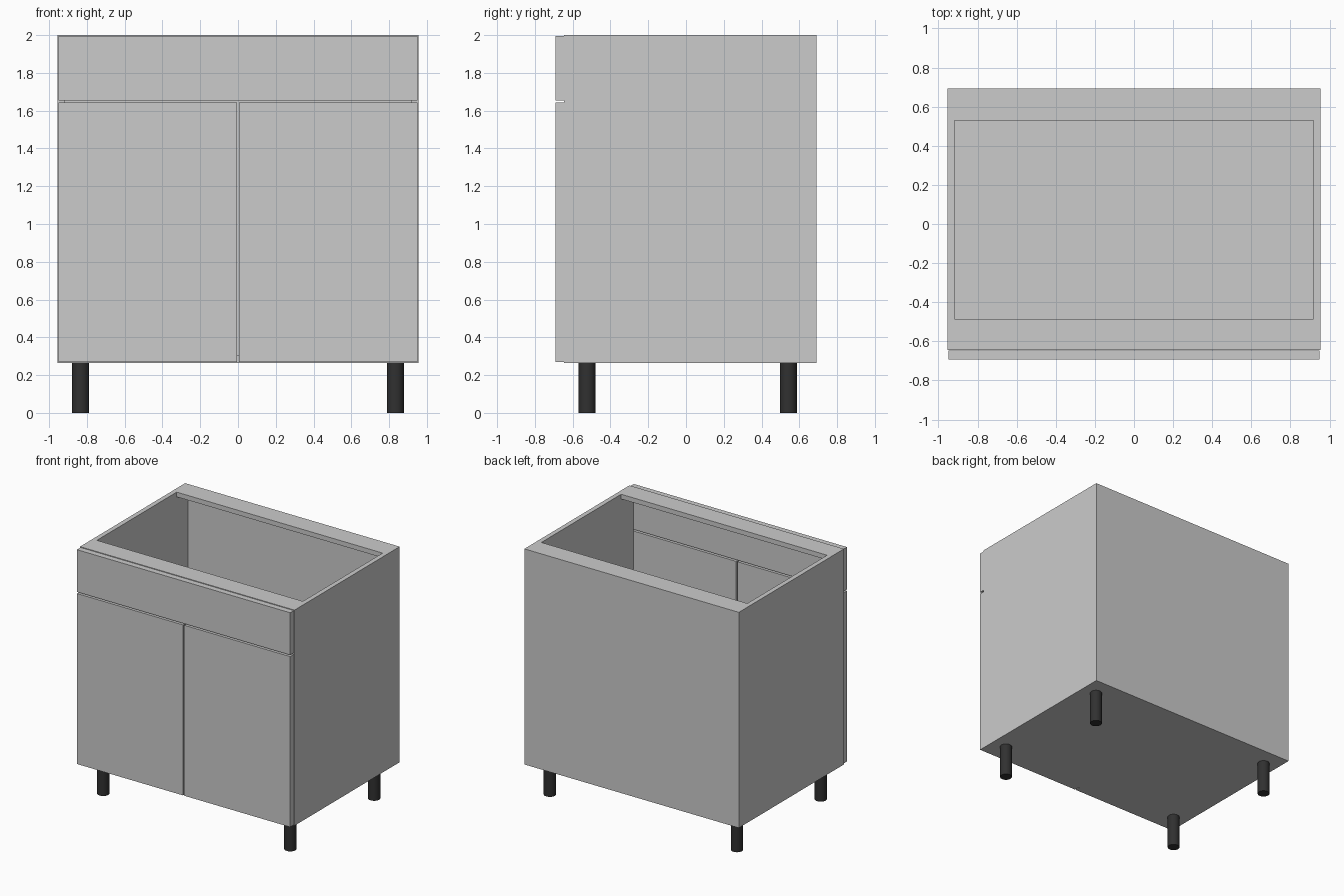
import bpy

if "Cube" in bpy.data.objects:
    bpy.data.objects.remove(bpy.data.objects["Cube"])

def box(name, x, y, z):
    """Axis-aligned panel from (min, max) ranges."""
    bpy.ops.mesh.primitive_cube_add(
        size=1, location=[(a + b) / 2 for a, b in (x, y, z)])
    ob = bpy.context.object
    ob.name = name
    ob.scale = [b - a for a, b in (x, y, z)]
    bpy.ops.object.transform_apply(location=False, rotation=False, scale=True)
    return ob

W = 0.955                  # half width
T = 0.038                  # board thickness
FRONT, BACK = -0.645, 0.692
BASE, TOP = 0.265, 2.0
IN = W - T                 # inner half width

# Carcass: sides, floor, back and the two top rails
for side, s in (("left", -1), ("right", 1)):
    box(side + "_side_panel", sorted((s * IN, s * W)), (FRONT, BACK), (BASE, TOP))
box("bottom_panel", (-IN, IN), (FRONT, BACK), (BASE, BASE + T))
box("back_panel", (-IN, IN), (BACK - 0.02, BACK), (BASE + T, TOP - T))
box("front_top_rail", (-IN, IN), (FRONT, -0.485), (TOP - T, TOP))
box("back_top_rail", (-IN, IN), (0.53, BACK), (TOP - T, TOP))

# Doors and false drawer front
FY = (-0.692, FRONT - 0.001)
box("drawer_front", (-0.949, 0.949), FY, (1.655, 1.995))
for side, s in (("left", -1), ("right", 1)):
    box(side + "_door", sorted((s * 0.005, s * 0.949)), FY, (0.27, 1.642))

# Black round legs
black = bpy.data.materials.new("black_plastic")
black.diffuse_color = (0.03, 0.03, 0.03, 1)
black.use_nodes = True
black.node_tree.nodes["Principled BSDF"].inputs["Base Color"].default_value = black.diffuse_color
for side, x in (("left", -0.833), ("right", 0.833)):
    for end, y in (("front", -0.524), ("back", 0.542)):
        bpy.ops.mesh.primitive_cylinder_add(
            vertices=32, radius=0.045, depth=BASE, location=(x, y, BASE / 2))
        leg = bpy.context.object
        leg.name = f"{end}_{side}_leg"
        leg.data.materials.append(black)
        bpy.ops.object.shade_smooth_by_angle()
